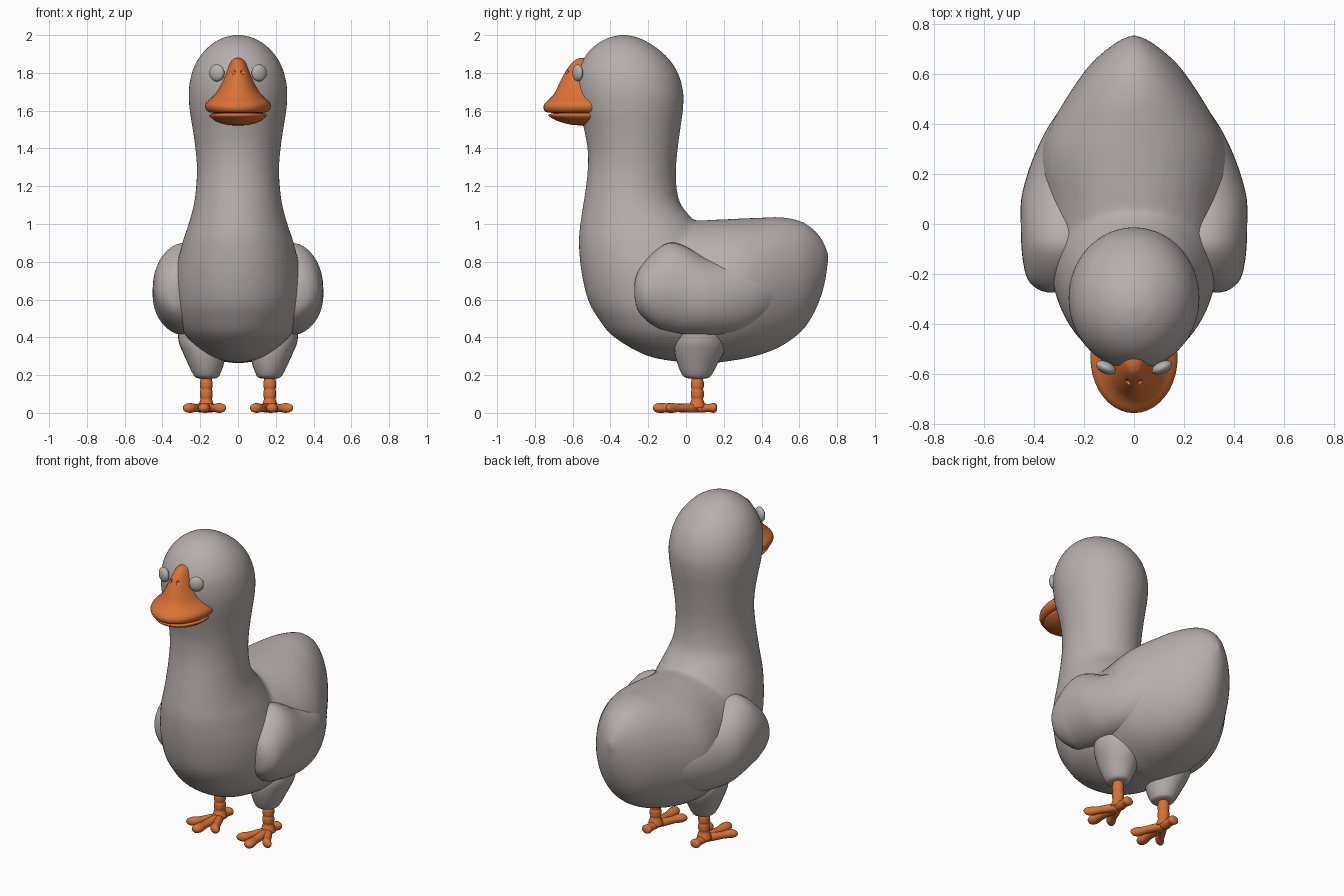
import bpy, bmesh, math
from mathutils import Matrix, Vector


def material(name, rgb):
    m = bpy.data.materials.new(name)
    m.diffuse_color = (*rgb, 1)
    return m


GREY = material("warm grey feathers", (0.47, 0.425, 0.415))
ORANGE = material("orange bill", (0.70, 0.17, 0.038))
EYE = material("neutral grey eye", (0.45, 0.45, 0.435))


def spline(rows, steps):
    """Catmull-Rom through the rows, so short profiles give smooth lofts."""
    pts = [rows[0]] + list(rows) + [rows[-1]]
    out = []
    for p0, p1, p2, p3 in zip(pts, pts[1:], pts[2:], pts[3:]):
        for k in range(steps):
            t = k / steps
            out.append([0.5 * (2 * b + (c - a) * t + (2 * a - 5 * b + 4 * c - d) * t * t
                               + (3 * b - a - 3 * c + d) * t ** 3)
                        for a, b, c, d in zip(p0, p1, p2, p3)])
    return out + [list(rows[-1])]


def loft(bm, rows, axis, sides=40, steps=4):
    """Rows are (position on axis, a min, a max, x min, x max); a is y for axis z, z for axis y."""
    rings = []
    for t, a0, a1, x0, x1 in spline(rows, steps):
        ring = []
        for i in range(sides):
            ang = 2 * math.pi * i / sides
            x = (x0 + x1) / 2 + max(x1 - x0, 0.004) / 2 * math.cos(ang)
            a = (a0 + a1) / 2 + max(a1 - a0, 0.004) / 2 * math.sin(ang)
            ring.append(bm.verts.new((x, a, t) if axis == 'z' else (x, t, a)))
        rings.append(ring)
    for r, s in zip(rings, rings[1:]):
        for i in range(sides):
            j = (i + 1) % sides
            bm.faces.new((r[i], r[j], s[j], s[i]))
    bm.faces.new(rings[0])
    bm.faces.new(rings[-1])


def finish(bm, name, mat, mirror=False):
    bmesh.ops.recalc_face_normals(bm, faces=bm.faces)
    me = bpy.data.meshes.new(name)
    for f in bm.faces:
        f.smooth = True
    bm.to_mesh(me)
    bm.free()
    me.materials.append(mat)
    ob = bpy.data.objects.new(name, me)
    bpy.context.collection.objects.link(ob)
    if mirror:
        ob.modifiers.new("mirror", 'MIRROR').use_mirror_merge = False
    return ob


# Body: upright head, neck and chest fused with the horizontal trunk and tail
bm = bmesh.new()
upright = [(0.265, 0.0, 0.15, 0.02), (0.30, -0.20, 0.28, 0.15), (0.40, -0.38, 0.33, 0.27),
           (0.50, -0.465, 0.33, 0.32), (0.60, -0.52, 0.30, 0.335), (0.75, -0.555, 0.25, 0.33),
           (0.90, -0.568, 0.14, 0.295), (1.00, -0.56, 0.06, 0.262), (1.10, -0.545, -0.025, 0.235),
           (1.20, -0.53, -0.05, 0.222), (1.30, -0.52, -0.052, 0.218), (1.40, -0.522, -0.043, 0.226),
           (1.50, -0.54, -0.03, 0.24), (1.60, -0.565, -0.016, 0.256), (1.70, -0.58, -0.014, 0.262),
           (1.80, -0.575, -0.042, 0.245), (1.88, -0.54, -0.095, 0.208), (1.94, -0.49, -0.165, 0.155),
           (1.98, -0.425, -0.235, 0.095), (1.995, -0.38, -0.28, 0.05), (2.003, -0.332, -0.328, 0.003)]
loft(bm, [(z, f, b, -w, w) for z, f, b, w in upright], 'z')
trunk = [(-0.25, 0.50, 0.90, 0.20), (-0.10, 0.33, 1.0, 0.32), (0.10, 0.265, 1.02, 0.36),
         (0.20, 0.27, 1.025, 0.375), (0.30, 0.285, 1.03, 0.37), (0.40, 0.31, 1.034, 0.33),
         (0.50, 0.35, 1.037, 0.272), (0.60, 0.42, 1.018, 0.205), (0.66, 0.495, 0.985, 0.152),
         (0.71, 0.60, 0.935, 0.092), (0.74, 0.71, 0.88, 0.045), (0.755, 0.82, 0.84, 0.003)]
loft(bm, [(y, b, t, -w, w) for y, b, t, w in trunk], 'y')
body = finish(bm, "body", GREY)
rm = body.modifiers.new("fuse", 'REMESH')
rm.mode = 'VOXEL'
rm.voxel_size = 0.016
rm.use_smooth_shade = True
sm = body.modifiers.new("soften", 'SMOOTH')
sm.factor = 0.5
sm.iterations = 8

# Wings: full shoulders that melt into the flanks
bm = bmesh.new()
loft(bm, [(-0.273, 0.62, 0.68, 0.32, 0.345), (-0.26, 0.555, 0.735, 0.26, 0.385),
          (-0.22, 0.50, 0.80, 0.17, 0.425), (-0.15, 0.45, 0.87, 0.12, 0.443),
          (-0.08, 0.43, 0.902, 0.10, 0.45), (0.0, 0.415, 0.88, 0.10, 0.452),
          (0.10, 0.41, 0.825, 0.10, 0.45), (0.20, 0.415, 0.80, 0.10, 0.425),
          (0.30, 0.43, 0.80, 0.10, 0.387), (0.40, 0.47, 0.80, 0.08, 0.335),
          (0.50, 0.52, 0.80, 0.05, 0.262)], 'y')
finish(bm, "wings", GREY, True)

# Thighs
bm = bmesh.new()
loft(bm, [(0.18, 0.04, 0.08, 0.145, 0.185), (0.186, 0.0, 0.12, 0.11, 0.22),
          (0.205, -0.022, 0.138, 0.095, 0.238), (0.26, -0.045, 0.168, 0.075, 0.265),
          (0.32, -0.06, 0.20, 0.065, 0.292), (0.38, -0.06, 0.21, 0.07, 0.315),
          (0.46, -0.04, 0.20, 0.09, 0.32)], 'z', 28)
finish(bm, "thighs", GREY, True)

# Shanks with scaly rings
bm = bmesh.new()
shank = []
for i in range(15):
    z, r = 0.025 + 0.0125 * i, 0.034 if i % 4 else 0.030
    if i < 3:
        r += 0.004 * (3 - i)
    shank.append((z, 0.06 - r, 0.06 + r, 0.168 - r, 0.168 + r))
loft(bm, shank, 'z', 20, 2)
finish(bm, "shanks", ORANGE, True)

# Feet: three front toes and a short heel toe
bm = bmesh.new()
for tx, ty in ((0.085, -0.115), (0.182, -0.175), (0.272, -0.105), (0.168, 0.165)):
    rows = []
    for s, r in ((0, 0.026), (0.3, 0.026), (0.6, 0.024), (0.8, 0.029), (0.92, 0.026),
                 (0.98, 0.016), (1, 0.002)):
        x, y = 0.168 + (tx - 0.168) * s, 0.06 + (ty - 0.06) * s
        rows.append((y, 0.033 - r * 0.9, 0.033 + r * 0.9, x - r * 1.1, x + r * 1.1))
    loft(bm, rows, 'y', 16, 3)
feet = finish(bm, "feet", ORANGE, True)
low = min(v.co.z for v in feet.data.vertices)
for v in feet.data.vertices:
    v.co.z -= low

# Bill: flared upper half with raised bridge, shallow lower half
bm = bmesh.new()
upper = [(1.588, -0.70, 0.12), (1.592, -0.738, 0.152), (1.605, -0.752, 0.168), (1.625, -0.754, 0.174),
         (1.645, -0.742, 0.166), (1.67, -0.715, 0.138), (1.70, -0.692, 0.112), (1.75, -0.668, 0.085),
         (1.80, -0.642, 0.064), (1.84, -0.615, 0.048), (1.865, -0.592, 0.033), (1.878, -0.565, 0.012)]
loft(bm, [(z, f, -1.07 - f, -w, w) for z, f, w in upper], 'z')
bill = finish(bm, "upper_bill", ORANGE)
bm = bmesh.new()
lower = [(1.522, -0.56, 0.02), (1.526, -0.61, 0.06), (1.54, -0.665, 0.108),
         (1.56, -0.71, 0.14), (1.573, -0.727, 0.151), (1.582, -0.722, 0.148), (1.588, -0.69, 0.12)]
loft(bm, [(z, f, -1.07 - f, -w, w) for z, f, w in lower], 'z')
finish(bm, "lower_bill", ORANGE)

# Nostril pits
bm = bmesh.new()
for sx in (-1, 1):
    bmesh.ops.create_uvsphere(bm, u_segments=12, v_segments=8, radius=0.012,
                              matrix=Matrix.Translation((sx * 0.025, -0.632, 1.805)))
pits = finish(bm, "nostril_cutter", ORANGE)
pits.hide_render = True
pits.hide_viewport = True
cut = bill.modifiers.new("nostrils", 'BOOLEAN')
cut.operation = 'DIFFERENCE'
cut.object = pits

# Eyes: flattened beads set against the face
bm = bmesh.new()
bmesh.ops.create_uvsphere(bm, u_segments=28, v_segments=18, radius=1, matrix=(
    Matrix.Translation((0.112, -0.573, 1.80)) @ Matrix.Rotation(math.radians(25), 4, 'Z')
    @ Matrix.Diagonal(Vector((0.043, 0.024, 0.045, 1)))))
finish(bm, "eyes", EYE, True)
